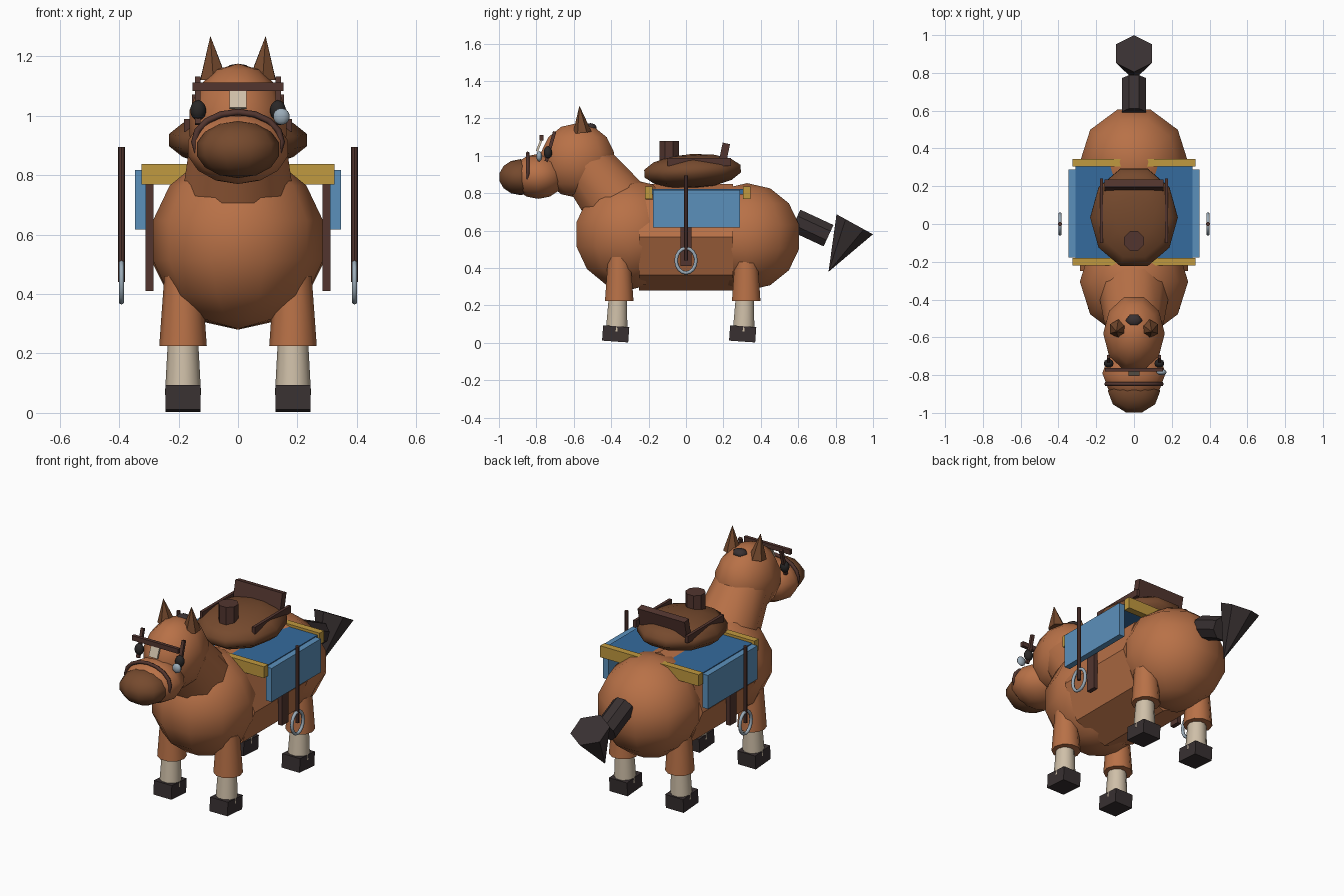
import bpy, bmesh, math
from mathutils import Vector, Matrix

if "Cube" in bpy.data.objects:
    bpy.data.objects.remove(bpy.data.objects["Cube"])


def colour(name, r, g, b):
    m = bpy.data.materials.new(name)
    m.diffuse_color = (r, g, b, 1)
    m.use_nodes = True
    m.node_tree.nodes["Principled BSDF"].inputs["Base Color"].default_value = m.diffuse_color
    return m


COAT = colour("chestnut coat", .48, .165, .063)
LEATHER = colour("brown leather", .18, .068, .027)
STRAP = colour("dark strap", .085, .036, .028)
CHAR = colour("charcoal", .04, .03, .031)
CREAM = colour("cream", .62, .52, .39)
SKY = colour("light blue", .105, .28, .50)
BLUE = colour("deep blue", .035, .145, .34)
GOLD = colour("gold", .53, .32, .05)
STEEL = colour("steel", .33, .41, .48)
EYE = colour("eye black", .022, .02, .02)


def finish(bm, name, mat, loc, rot=None, angle=None):
    """Make an object; angle is the sharp edge limit, 180 = all smooth."""
    me = bpy.data.meshes.new(name)
    bmesh.ops.recalc_face_normals(bm, faces=bm.faces)
    bm.to_mesh(me)
    bm.free()
    me.materials.append(mat)
    ob = bpy.data.objects.new(name, me)
    bpy.context.collection.objects.link(ob)
    ob.matrix_world = Matrix.Translation(loc) @ (rot or Matrix())
    if angle == 180:
        for p in me.polygons:
            p.use_smooth = True
    elif angle:
        bpy.ops.object.select_all(action='DESELECT')
        ob.select_set(True)
        bpy.context.view_layer.objects.active = ob
        bpy.ops.object.shade_smooth_by_angle(angle=math.radians(angle))
    return ob


def ball(name, mat, loc, radii, tilt=0, segs=10, rings=7):
    bm = bmesh.new()
    bmesh.ops.create_uvsphere(bm, u_segments=segs, v_segments=rings, radius=1)
    # a corner of the polygon points sideways
    bmesh.ops.rotate(bm, verts=bm.verts, matrix=Matrix.Rotation(math.pi / 2, 3, 'Z'))
    bmesh.ops.scale(bm, verts=bm.verts, vec=radii)
    return finish(bm, name, mat, loc, Matrix.Rotation(math.radians(tilt), 4, 'X'), 180)


def box(name, mat, loc, size, tilt=0):
    bm = bmesh.new()
    bmesh.ops.create_cube(bm, size=1)
    bmesh.ops.scale(bm, verts=bm.verts, vec=size)
    return finish(bm, name, mat, loc, Matrix.Rotation(math.radians(tilt), 4, 'X'))


def rod(name, mat, p, q, r1, r2, sides=10, turn=0, angle=None):
    """Tapered prism from p (radius r1) to q (radius r2)."""
    p, q = Vector(p), Vector(q)
    bm = bmesh.new()
    bmesh.ops.create_cone(bm, cap_ends=True, segments=sides, radius1=r1, radius2=r2,
                          depth=(q - p).length)
    bmesh.ops.rotate(bm, verts=bm.verts, matrix=Matrix.Rotation(math.radians(turn), 3, 'Z'))
    if r2 == 0:
        bmesh.ops.remove_doubles(bm, verts=bm.verts, dist=1e-5)
    rot = Vector((0, 0, 1)).rotation_difference(q - p).to_matrix().to_4x4()
    return finish(bm, name, mat, (p + q) / 2, rot, angle)


def ring(name, mat, loc, ru, rz, tube, axis, n=16, m=6):
    """Oval ring in a vertical plane; axis is the horizontal normal of that plane."""
    bm = bmesh.new()
    rows = []
    for i in range(n):
        a = 2 * math.pi * i / n
        row = []
        for j in range(m):
            b = 2 * math.pi * j / m
            u = (ru + tube * math.cos(b)) * math.cos(a)
            z = (rz + tube * math.cos(b)) * math.sin(a)
            w = tube * math.sin(b)
            row.append(bm.verts.new((w, u, z) if axis == 'X' else (u, w, z)))
        rows.append(row)
    for i in range(n):
        a, b = rows[i], rows[(i + 1) % n]
        for j in range(m):
            k = (j + 1) % m
            bm.faces.new((a[j], b[j], b[k], a[k]))
    return finish(bm, name, mat, loc, angle=180)


# body
ball("chest", COAT, (0, -.305, .58), (.294, .302, .297))
ball("rump", COAT, (0, .327, .567), (.294, .30, .287))
rod("barrel", COAT, (0, -.25, .565), (0, .25, .565), .285, .285, 8)

# neck and head
rod("neck", COAT, (0, -.30, .65), (0, -.535, .95), .20, .155, 10, 90, 50)
ball("head", COAT, (0, -.58, .975), (.167, .21, .20))
ball("snout", COAT, (0, -.79, .89), (.172, .15, .12))
ball("nose", LEATHER, (0, -.885, .886), (.142, .121, .096))
ball("forelock", CHAR, (0, -.51, 1.15), (.047, .037, .025), segs=6, rings=5)

# bridle
ring("noseband", STRAP, (0, -.847, .912), .147, .10, .011, 'Y')
box("browband", STRAP, (0, -.772, 1.097), (.305, .02, .028))
box("blaze", CREAM, (0, -.782, 1.062), (.056, .012, .08), -22)
ball("lens", STEEL, (.146, -.785, .997), (.028, .016, .028))

# tail
rod("tail_dock", CHAR, (0, .585, .655), (0, .762, .573), .068, .068, 8, 22.5)
rod("tail_tip", CHAR, (0, .902, .634), (0, .762, .38), .111, 0, 6)

# blanket
box("blanket", BLUE, (0, .063, .807), (.62, .485, .03))
for name, y in (("front", -.2), ("rear", .325)):
    box("blanket_trim_" + name, GOLD, (0, y, .803), (.65, .04, .068))

# saddle
ball("seat", LEATHER, (0, .035, .918), (.238, .278, .092), 3)
rod("saddle_horn", STRAP, (0, -.09, .93), (0, -.09, 1.08), .056, .056, 8, 22.5)
box("saddle_back", STRAP, (0, .205, 1.015), (.31, .04, .105), -12)

for s in (-1, 1):
    side = "left" if s < 0 else "right"
    # ears, eyes and cheek straps
    rod("ear_" + side, LEATHER, (s * .083, -.555, 1.125), (s * .093, -.57, 1.268),
        .05, 0, 6)
    ball("eye_" + side, EYE, (s * .134, -.738, 1.018), (.027, .024, .034))
    box("cheek_strap_" + side, STRAP, (s * .135, -.725, 1.05), (.018, .018, .165), -16)
    # saddle tack
    box("blanket_flap_" + side, SKY, (s * .328, .055, .717), (.036, .465, .2))
    box("seat_rail_" + side, STRAP, (s * .172, .07, .967), (.018, .34, .042))
    box("girth_strap_" + side, STRAP, (s * .298, 0, .59), (.026, .06, .36))
    rod("stirrup_post_" + side, STRAP, (s * .392, 0, .44), (s * .392, 0, .895),
        .0115, .0115, 8)
    ring("stirrup_ring_" + side, STEEL, (s * .392, 0, .44), .053, .066, .0095, 'X')
    # legs
    for end, y, yf in (("front", -.357, -.376), ("rear", .322, .303)):
        tag = end + "_" + side
        x = s * .185
        rod("upper_leg_" + tag, COAT, (x, y, .225), (x, y, .46), .08, .063, 10, 90, 50)
        rod("sock_" + tag, CREAM, (x, yf + .005, .06), (x, yf + .012, .26),
            .061, .05, 10, 90, 50)
        box("hoof_" + tag, CHAR, (x, yf, .048), (.118, .14, .082), -4)
